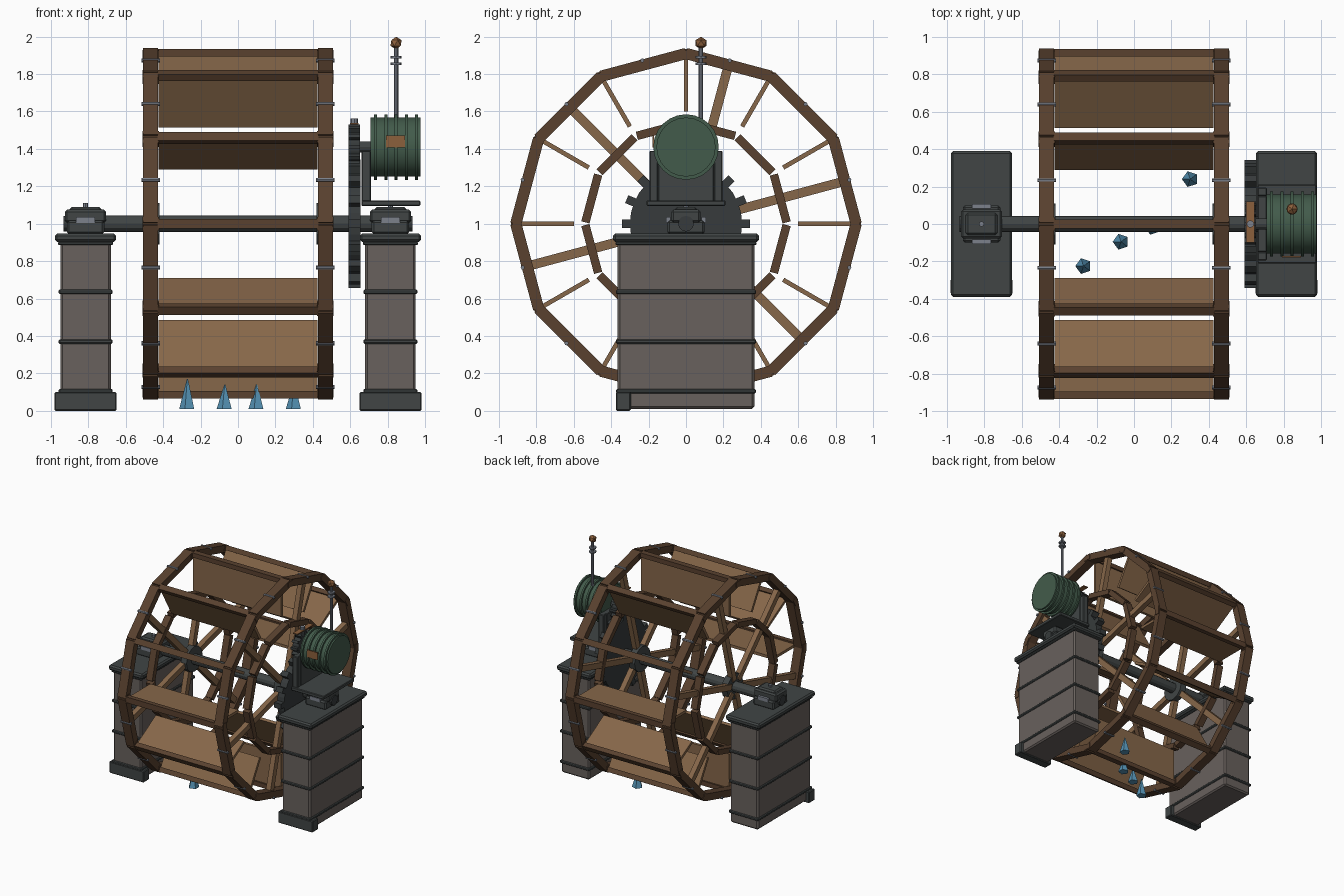
import bpy, bmesh
from math import radians, sin, cos, pi
from mathutils import Matrix, Vector

old = bpy.data.objects.get("Cube")
if old:
    bpy.data.objects.remove(old, do_unlink=True)


def material(name, r, g, b):
    m = bpy.data.materials.new(name)
    m.use_nodes = True
    m.diffuse_color = (r, g, b, 1)
    m.node_tree.nodes["Principled BSDF"].inputs["Base Color"].default_value = (r, g, b, 1)
    return m


DARK_WOOD = material("dark wood", .100, .053, .028)
LIGHT_WOOD = material("light wood", .240, .135, .067)
IRON = material("dark iron", .052, .060, .060)
GEAR_IRON = material("gear iron", .038, .044, .045)
STONE = material("grey stone", .140, .120, .110)
GREEN = material("green paint", .055, .105, .070)
COPPER = material("copper", .260, .115, .045)
STEEL = material("bright steel", .200, .220, .260)
BLUE = material("blue crystal", .090, .290, .460)

AXLE_Z = 1.0
MOTOR_Z = 1.41


def finish(bm, name, mat, bevel=0, smooth=False):
    mesh = bpy.data.meshes.new(name)
    bmesh.ops.recalc_face_normals(bm, faces=bm.faces[:])
    bm.to_mesh(mesh)
    bm.free()
    mesh.materials.append(mat)
    ob = bpy.data.objects.new(name, mesh)
    bpy.context.collection.objects.link(ob)
    if bevel:
        mod = ob.modifiers.new("edge bevel", "BEVEL")
        mod.width, mod.segments = bevel, 1
    if smooth:
        bpy.ops.object.select_all(action="DESELECT")
        ob.select_set(True)
        bpy.context.view_layer.objects.active = ob
        bpy.ops.object.shade_smooth_by_angle(angle=radians(30))
    return ob


def add_box(bm, size, loc, turn=Matrix()):
    bmesh.ops.create_cube(bm, size=1, matrix=turn @ Matrix.Translation(loc) @ Matrix.Diagonal((*size, 1)))


def add_rod(bm, r, length, loc, sides=12, axis="X", turn=Matrix(), r2=None):
    spin = Matrix.Rotation(pi / 2, 4, "Y") if axis == "X" else Matrix()
    bmesh.ops.create_cone(bm, cap_ends=True, segments=sides, radius1=r, radius2=r if r2 is None else r2,
                          depth=length, matrix=turn @ Matrix.Translation(loc) @ spin)


def around(deg, z=AXLE_Z):
    """Frame whose y axis points outward from the axle."""
    return Matrix.Translation((0, 0, z)) @ Matrix.Rotation(radians(deg), 4, "X")


def box(name, size, loc, mat, bevel=0):
    bm = bmesh.new()
    add_box(bm, size, loc)
    return finish(bm, name, mat, bevel)


def rod(name, r, length, loc, mat, sides=12, axis="X", smooth=False):
    bm = bmesh.new()
    add_rod(bm, r, length, loc, sides, axis)
    return finish(bm, name, mat, smooth=smooth)


def gear(name, x, width, z, r_root, r_tip, teeth, tooth):
    bm = bmesh.new()
    add_rod(bm, r_root, width, (x, 0, z), teeth * 2)
    for i in range(teeth):
        add_box(bm, (width, r_tip - r_root + .04, tooth), (x, (r_tip + r_root - .04) / 2, 0),
                around(360 * i / teeth, z))
    return finish(bm, name, GEAR_IRON)


# Wheel rims, spokes, hubs and rim bolts on both sides
R_OUT, R_IN = .91, .54
for side, label in ((1, "left"), (-1, "right")):
    x = side * .467
    rim, inner, spokes, bolts = (bmesh.new() for _ in range(4))
    for i in range(12):
        turn = around(15 + 30 * i)
        add_box(rim, (.08, .06, 2 * R_OUT * sin(pi / 12)), (x, R_OUT * cos(pi / 12), 0), turn)
        add_box(inner, (.06, .045, 2 * R_IN * sin(pi / 12) - .015), (x, R_IN * cos(pi / 12), 0), turn)
        add_rod(bolts, .011, .10, (x, .904, 0), 8, turn=turn)
        # joint plates over the rim corners
        add_box(rim, (.088, .045, .07), (x, R_OUT - .004, 0), around(30 * i))
        if i % 2 == 0:
            add_box(spokes, (.045, .80, .05), (x - side * .005, .46, 0), turn)
    finish(rim, label + "_outer_rim", DARK_WOOD)
    finish(inner, label + "_inner_rim", DARK_WOOD)
    finish(spokes, label + "_spokes", LIGHT_WOOD)
    finish(bolts, label + "_rim_bolts", STEEL)
    rod(label + "_hub", .11, .055, (side * .447, 0, AXLE_Z), IRON, 12)

# Paddles and the cross bars that hold them
paddles, bars = bmesh.new(), bmesh.new()
for i in range(12):
    turn = around(30 * i)
    add_box(paddles, (.85, .31, .024), (0, .755, 0), turn)
    add_box(bars, (.86, .04, .05), (0, .915, 0), turn)
finish(paddles, "paddles", LIGHT_WOOD)
finish(bars, "cross_bars", DARK_WOOD)

rod("axle", .044, 1.50, (0, 0, AXLE_Z), IRON, 12)

# Stone piers with iron trim, and the bearings on top
for side, label in ((1, "left"), (-1, "right")):
    x = side * .815
    box(label + "_pier", (.27, .73, .90), (x, 0, .46), STONE, .012)
    trim = bmesh.new()
    for z in (.105, .37, .635):
        add_box(trim, (.288, .748, .024), (x, 0, z))
    finish(trim, label + "_pier_bands", IRON, .006)
    box(label + "_pier_cap", (.328, .78, .045), (x, 0, .925), IRON, .012)
    box(label + "_pier_neck", (.295, .755, .02), (x, 0, .895), IRON, .006)
    box(label + "_pier_foot", (.332, .08, .10), (x, -.335, .05), IRON, .006)

    bearing = bmesh.new()
    add_box(bearing, (.20, .20, .075), (x, 0, .98))
    add_box(bearing, (.22, .155, .07), (x, 0, 1.04))
    add_box(bearing, (.17, .12, .025), (x, 0, 1.077))
    finish(bearing, label + "_bearing", IRON, .012)
    rod(label + "_bearing_end", .042, .235, (x, 0, AXLE_Z), GEAR_IRON, 12)
    clamps = bmesh.new()
    for y in (-.095, .095):
        add_box(clamps, (.10, .022, .03), (x, y, 1.02))
    add_rod(clamps, .014, .03, (x, 0, 1.095), 8, "Z")
    finish(clamps, label + "_bearing_bolts", STEEL)

# Drive gears between wheel and generator
gear("drive_gear", .622, .065, AXLE_Z, .30, .343, 16, .045)
gear("pinion_gear", .622, .06, MOTOR_Z, .095, .12, 12, .022)
box("pinion_cover", (.045, .22, .008), (.622, .01, 1.535), COPPER)
rod("pinion_cover_bolt", .02, .024, (.622, 0, 1.55), STEEL, 8, "Z")
rod("pinion_shaft", .03, .12, (.67, 0, MOTOR_Z), IRON, 12)

# Generator stand
stand = bmesh.new()
add_box(stand, (.315, .42, .03), (.817, 0, 1.11))
add_box(stand, (.05, .30, .27), (.685, 0, 1.25))
for y in (-.172, .172):
    add_box(stand, (.05, .045, .27), (.685, y, 1.255))
finish(stand, "generator_stand", IRON, .005)

# Ribbed generator with label plate
rod("generator_body", .158, .268, (.842, 0, MOTOR_Z), GREEN, 24, smooth=True)
ribs = bmesh.new()
for x in (.735, .79, .845, .90, .955):
    add_rod(ribs, .175, .016, (x, 0, MOTOR_Z), 24)
finish(ribs, "generator_ribs", GREEN, smooth=True)
box("generator_label", (.10, .008, .065), (.842, -.174, 1.44), COPPER)

# Mast with collars and a copper ball
MAST = Vector((.845, .08, 0))
rod("mast", .012, .40, MAST + Vector((0, 0, 1.755)), STEEL, 8, "Z")
collars = bmesh.new()
for z in (1.855, 1.89):
    add_rod(collars, .03, .012, MAST + Vector((0, 0, z)), 8, "Z")
finish(collars, "mast_collars", STEEL)
ball = bmesh.new()
bmesh.ops.create_icosphere(ball, subdivisions=1, radius=.034,
                           matrix=Matrix.Translation(MAST + Vector((0, 0, 1.966))))
finish(ball, "mast_ball", COPPER)

# Crystal spikes under the wheel
spikes = bmesh.new()
for x, y, h in ((-.27, -.225, .16), (-.07, -.095, .13), (.10, -.015, .13), (.30, .24, .14)):
    add_rod(spikes, .044, h, (x, y, .01 + h / 2), 5, "Z", r2=.003,
            turn=Matrix.Translation((x, y, 0)) @ Matrix.Rotation(pi / 2, 4, "Z") @ Matrix.Translation((-x, -y, 0)))
finish(spikes, "crystal_spikes", BLUE)
